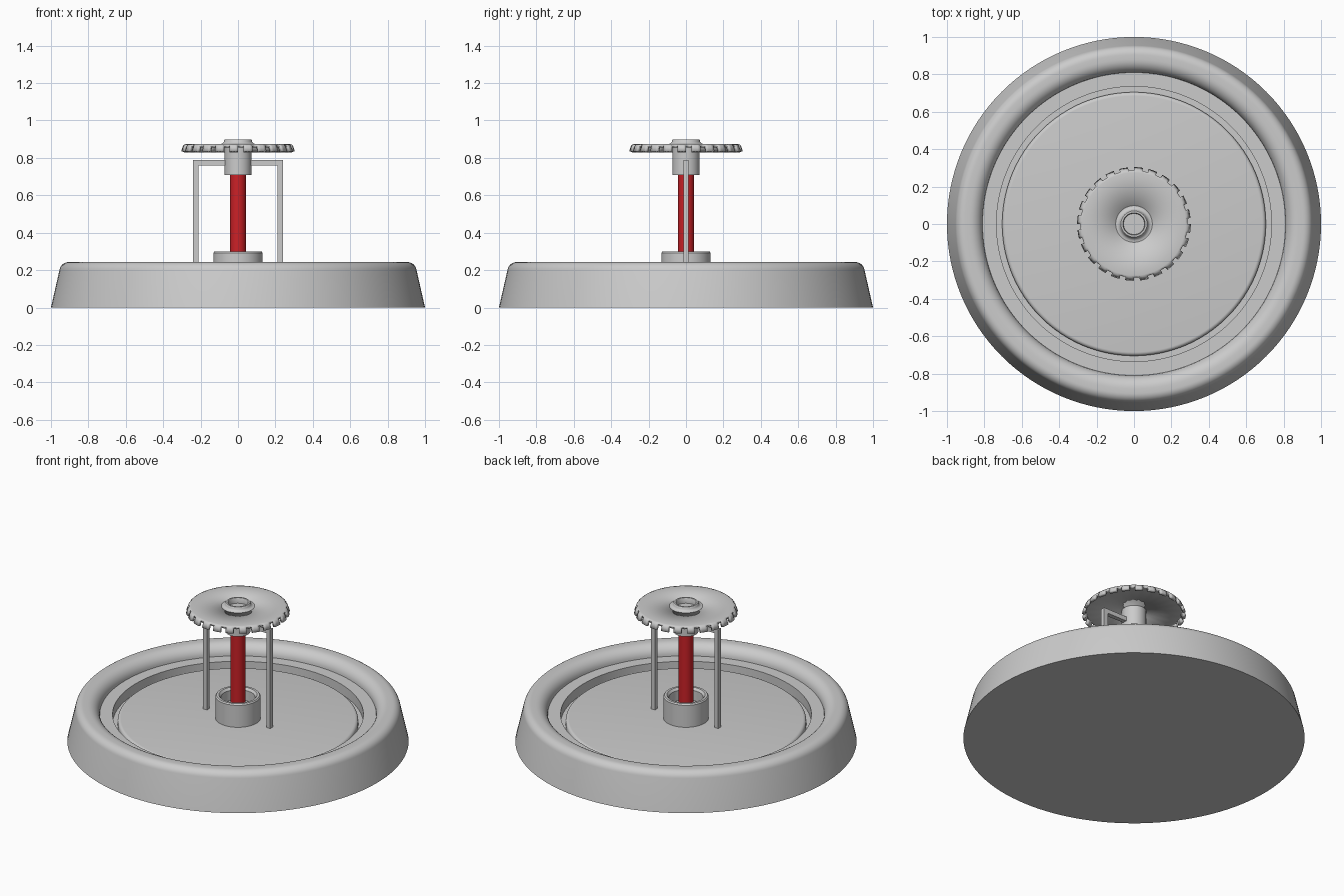
import bpy, bmesh, math

if "Cube" in bpy.data.objects:
    bpy.data.objects.remove(bpy.data.objects["Cube"])


def finish(name, bm, smooth=True):
    bmesh.ops.remove_doubles(bm, verts=bm.verts, dist=1e-5)
    bmesh.ops.recalc_face_normals(bm, faces=bm.faces)
    mesh = bpy.data.meshes.new(name)
    bm.to_mesh(mesh)
    bm.free()
    ob = bpy.data.objects.new(name, mesh)
    bpy.context.collection.objects.link(ob)
    bpy.ops.object.select_all(action='DESELECT')
    ob.select_set(True)
    bpy.context.view_layer.objects.active = ob
    if smooth:
        bpy.ops.object.shade_smooth_by_angle(angle=math.radians(35))
    return ob


def lathe(name, profile, steps=96):
    """Revolve a list of (radius, height) points about z."""
    bm = bmesh.new()
    vs = [bm.verts.new((r, 0, z)) for r, z in profile]
    es = [bm.edges.new(p) for p in zip(vs, vs[1:])]
    bmesh.ops.spin(bm, geom=vs + es, axis=(0, 0, 1), cent=(0, 0, 0),
                   angle=math.tau, steps=steps, use_duplicate=False)
    return finish(name, bm)


def arc(cx, cz, rx, rz, a0, a1, n=8):
    return [(cx + rx * math.cos(math.radians(a0 + (a1 - a0) * i / n)),
             cz + rz * math.sin(math.radians(a0 + (a1 - a0) * i / n)))
            for i in range(n + 1)]


# Dish: sloped wall, rolled rim, ledge, groove and raised floor
lathe("dish_base",
      [(0, 0), (1, 0)]
      + arc(0.905, 0.193, 0.05, 0.05, 12, 90)
      + arc(0.88, 0.173, 0.07, 0.07, 90, 180)
      + [(0.81, 0.173), (0.735, 0.173), (0.735, 0.11), (0.705, 0.11)]
      + arc(0.685, 0.13, 0.02, 0.02, 0, 90, 5)
      + [(0, 0.15)], 128)

# Hollow socket on the floor
lathe("socket", [(0, 0.14), (0.132, 0.14), (0.132, 0.292), (0.126, 0.30),
                 (0.112, 0.30), (0.10, 0.285), (0.10, 0.22), (0, 0.22)], 64)

# Red glass bulb
bulb = lathe("bulb", [(0, 0.21), (0.043, 0.21), (0.043, 0.72), (0, 0.72)], 48)
red = bpy.data.materials.new("red_glass")
red.diffuse_color = (0.6, 0.015, 0.02, 1)
red.use_nodes = True
red.node_tree.nodes["Principled BSDF"].inputs["Base Color"].default_value = red.diffuse_color
bulb.data.materials.append(red)

# Cap holding the deflector, with hollow nub on top
lathe("cap", [(0, 0.708), (0.072, 0.708), (0.072, 0.86), (0.098, 0.865),
              (0.098, 0.874)]
      + arc(0.098, 0.894, 0.024, 0.02, 270, 180, 5)
      + [(0.07, 0.899), (0.06, 0.899), (0.056, 0.892), (0.056, 0.865),
         (0, 0.865)], 64)

# Toothed deflector: ring grid with notches left out of the bent edge
TEETH, PER = 24, 5
N = TEETH * PER
rings = [(0.06, 0.874), (0.275, 0.874), (0.286, 0.872),
         (0.294, 0.864), (0.304, 0.836)]
bm = bmesh.new()
grid = [[bm.verts.new((r * math.cos(math.tau * i / N),
                       r * math.sin(math.tau * i / N), z)) for i in range(N)]
        for r, z in rings]
for k in range(len(rings) - 1):
    for i in range(N):
        if k >= 2 and i % PER < 2:
            continue
        j = (i + 1) % N
        bm.faces.new((grid[k][i], grid[k + 1][i], grid[k + 1][j], grid[k][j]))
bmesh.ops.delete(bm, geom=[v for v in bm.verts if not v.link_faces],
                 context='VERTS')
deflector = finish("deflector", bm)
solid = deflector.modifiers.new("thickness", 'SOLIDIFY')
solid.thickness = 0.018
solid.offset = -1


# Frame arms: square bars, upright then turning in to the cap
def frame_arm(name, s):
    outline = [(0.24, 0.14), (0.24, 0.788), (0.05, 0.788),
               (0.05, 0.76), (0.212, 0.76), (0.212, 0.14)]
    bm = bmesh.new()
    face = bm.faces.new([bm.verts.new((s * x, -0.014, z)) for x, z in outline])
    out = bmesh.ops.extrude_face_region(bm, geom=[face])
    for v in out["geom"]:
        if isinstance(v, bmesh.types.BMVert):
            v.co.y = 0.014
    # keep the starting face so the bar is closed
    if not face.is_valid:
        bmesh.ops.holes_fill(bm, edges=bm.edges, sides=0)
    finish(name, bm, smooth=False)


frame_arm("right_frame_arm", 1)
frame_arm("left_frame_arm", -1)
